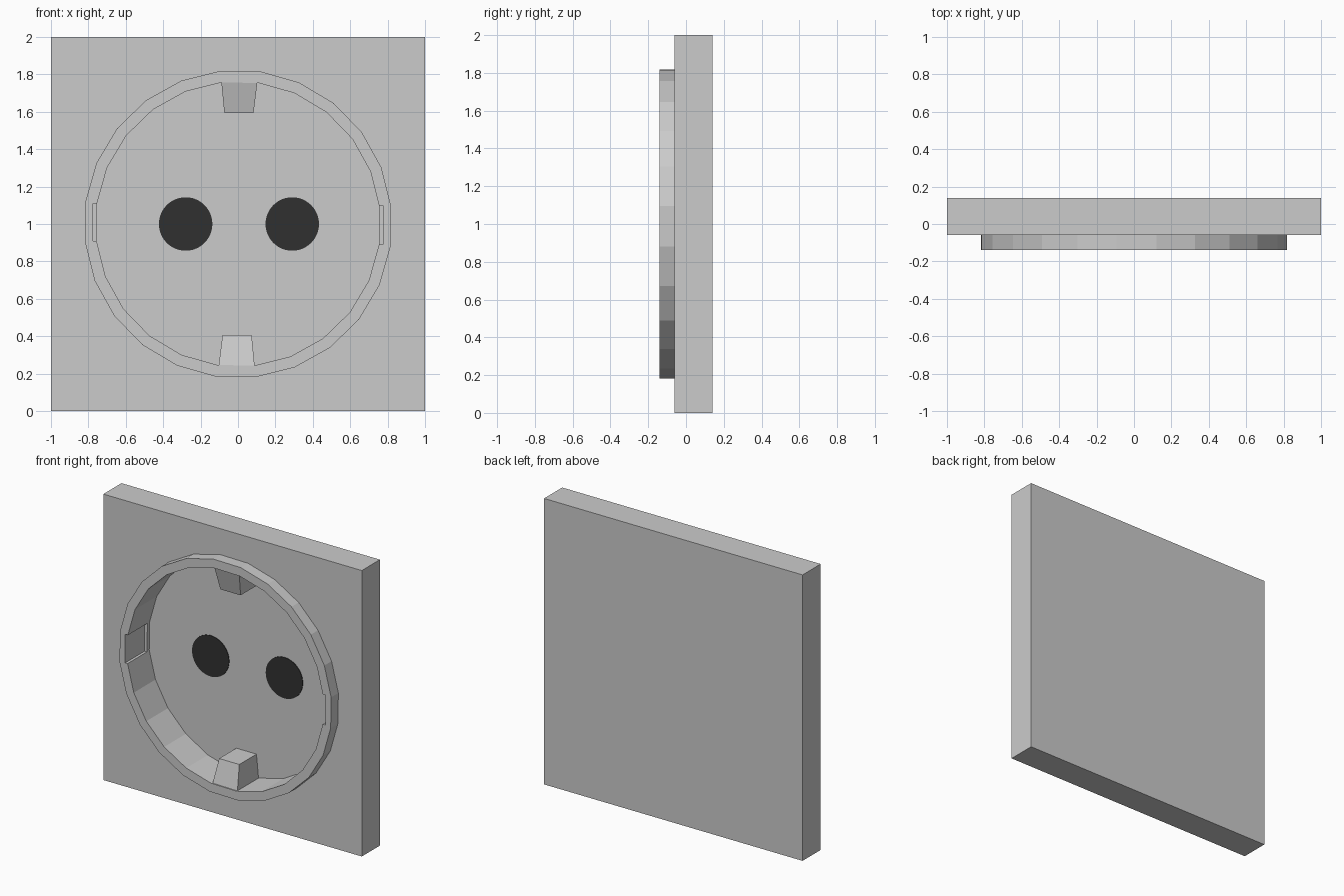
import bpy, bmesh
from math import radians, cos, sin, pi

if "Cube" in bpy.data.objects:
    bpy.data.objects.remove(bpy.data.objects["Cube"])

SIDES, TURN = 24, radians(6.6)
FLOOR = 0.10


def make_object(name, verts, faces):
    mesh = bpy.data.meshes.new(name)
    bm = bmesh.new()
    vs = [bm.verts.new(v) for v in verts]
    for f in faces:
        bm.faces.new([vs[i] for i in f])
    bmesh.ops.recalc_face_normals(bm, faces=bm.faces)
    bm.to_mesh(mesh)
    bm.free()
    ob = bpy.data.objects.new(name, mesh)
    bpy.context.collection.objects.link(ob)
    return ob


def loft(name, front, back):
    """Solid between two matching outlines."""
    n = len(front)
    sides = [(i, (i + 1) % n, n + (i + 1) % n, n + i) for i in range(n)]
    return make_object(name, front + back,
                       sides + [tuple(range(n)), tuple(range(n, 2 * n))])


def prism(name, outline, y0, y1):
    return loft(name, [(x, y0, z) for x, z in outline], [(x, y1, z) for x, z in outline])


def circle(r, n, turn=0.0, cx=0.0):
    return [(cx + r * cos(turn + 2 * pi * i / n), 1 + r * sin(turn + 2 * pi * i / n))
            for i in range(n)]


def rect(x0, x1, z0, z1):
    return [(x0, z0), (x1, z0), (x1, z1), (x0, z1)]


def boolean(target, tool, operation):
    mod = target.modifiers.new("bool", 'BOOLEAN')
    mod.operation, mod.solver, mod.object = operation, 'EXACT', tool
    bpy.context.view_layer.objects.active = target
    bpy.ops.object.modifier_apply(modifier=mod.name)
    bpy.data.objects.remove(tool)


# Square plate with the raised collar
plate = prism("socket_plate", rect(-1, 1, 0, 2), -0.06, 0.14)
boolean(plate, prism("collar", circle(0.824, SIDES, TURN), -0.14, 0.0), 'UNION')

# Round well, then the two side notches in its wall
boolean(plate, prism("well_cutter", circle(0.762, SIDES, TURN), -0.3, FLOOR), 'DIFFERENCE')
notches = [(-0.775, 0.91), (0, 0.91), (0, 0.89), (0.775, 0.89),
           (0.775, 1.10), (0, 1.10), (0, 1.11), (-0.775, 1.11)]
boolean(plate, prism("notch_cutter", notches, -0.3, 0.075), 'DIFFERENCE')

# Tapered earth clips at top and bottom, the front sloping back to the tip
for name, s in (("earth_clip_top", 1), ("earth_clip_bottom", -1)):
    outline = [(-0.09, 0.77, -0.137), (0.105, 0.77, -0.137),
               (0.083, 0.593, -0.09), (-0.073, 0.593, -0.09)]
    loft(name, [(s * x, y, 1 + s * z) for x, z, y in outline],
         [(s * x, FLOOR + 0.005, 1 + s * z) for x, z, y in outline])

# Dark pin holes on the well floor
dark = bpy.data.materials.new("dark_hole")
dark.diffuse_color = (0.03, 0.03, 0.03, 1)
dark.use_nodes = True
dark.node_tree.nodes["Principled BSDF"].inputs["Base Color"].default_value = dark.diffuse_color
for name, cx in (("pin_hole_left", -0.28), ("pin_hole_right", 0.29)):
    hole = prism(name, circle(0.143, 48, 0, cx), FLOOR - 0.004, FLOOR + 0.01)
    hole.data.materials.append(dark)
